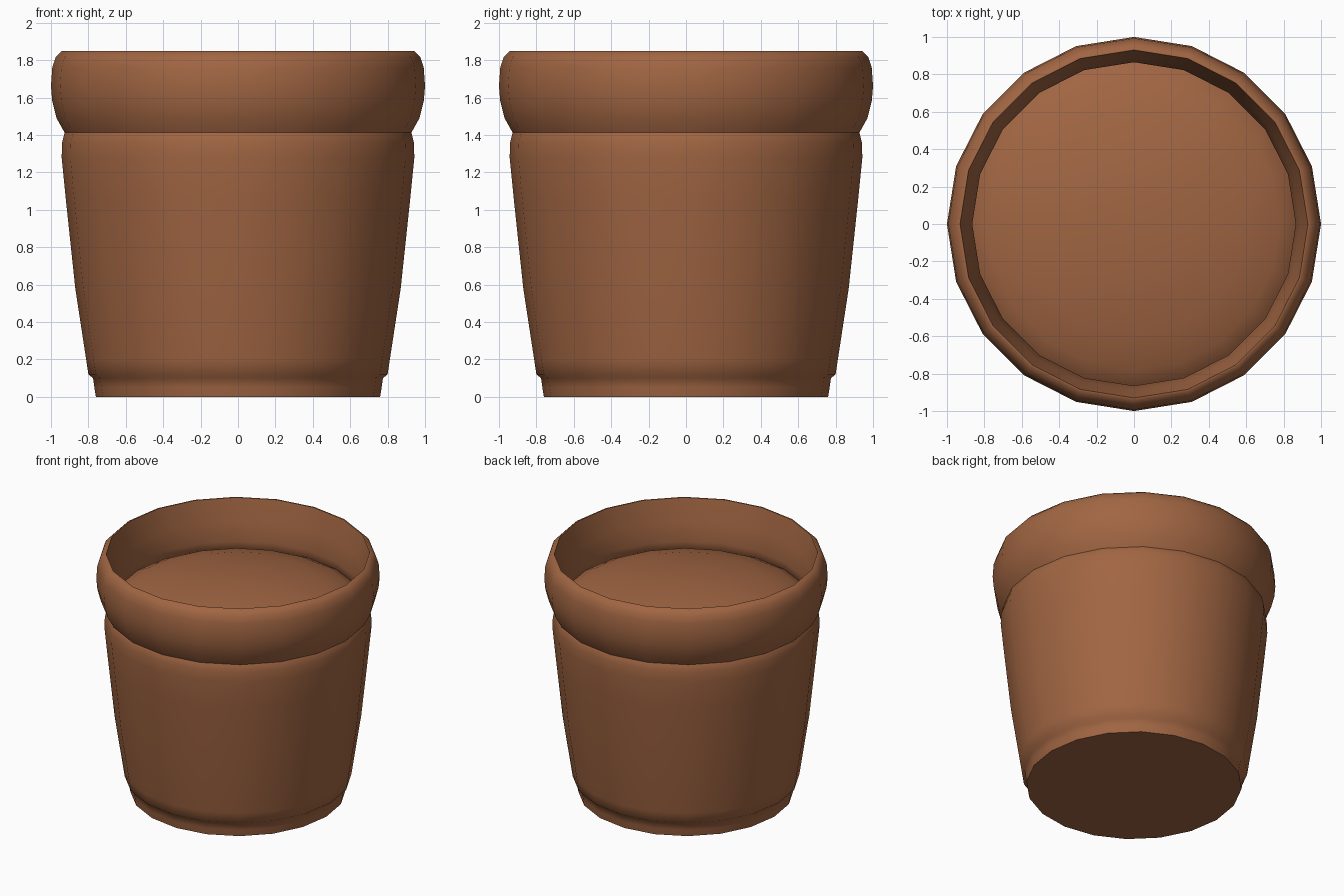
import bpy, bmesh, math

if "Cube" in bpy.data.objects:
    bpy.data.objects.remove(bpy.data.objects["Cube"])

SIDES = 20
terracotta = bpy.data.materials.new("terracotta_brown")
terracotta.diffuse_color = (0.355, 0.131, 0.055, 1)
terracotta.use_nodes = True
terracotta.node_tree.nodes["Principled BSDF"].inputs["Base Color"].default_value = terracotta.diffuse_color


def lathe(name, profile, closed=False):
    """Revolve (radius, height) points about z; radius 0 becomes a pole."""
    bm = bmesh.new()
    rings = []
    for r, z in profile:
        if r == 0:
            rings.append([bm.verts.new((0, 0, z))] * SIDES)
        else:
            rings.append([bm.verts.new((r * math.cos(2 * math.pi * i / SIDES),
                                        r * math.sin(2 * math.pi * i / SIDES), z))
                          for i in range(SIDES)])
    pairs = list(zip(rings, rings[1:]))
    if closed:
        pairs.append((rings[-1], rings[0]))
    for a, b in pairs:
        for i in range(SIDES):
            j = (i + 1) % SIDES
            bm.faces.new(list(dict.fromkeys((a[i], a[j], b[j], b[i]))))
    me = bpy.data.meshes.new(name)
    bm.to_mesh(me)
    bm.free()
    me.materials.append(terracotta)
    ob = bpy.data.objects.new(name, me)
    bpy.context.collection.objects.link(ob)
    bpy.ops.object.select_all(action='DESELECT')
    ob.select_set(True)
    bpy.context.view_layer.objects.active = ob
    bpy.ops.object.shade_smooth_by_angle(angle=math.radians(60))


# Body: base, foot step, tapered wall, shoulder and domed top (the soil)
lathe("pot_body", [(0, 0), (0.76, 0), (0.768, 0.05), (0.775, 0.1), (0.80, 0.12), (0.812, 0.2),
                   (0.87, 0.58), (0.922, 1.07), (0.943, 1.28), (0.94, 1.36),
                   (0.927, 1.412), (0.87, 1.48), (0.78, 1.525),
                   (0.6, 1.58), (0.3, 1.625), (0, 1.64)])

# Rolled rim: a closed ring sitting on the shoulder
lathe("rim", [(0.927, 1.412), (0.97, 1.49), (0.993, 1.58), (1.0, 1.66),
              (0.993, 1.76), (0.975, 1.815), (0.94, 1.85), (0.93, 1.85),
              (0.89, 1.68), (0.865, 1.54), (0.872, 1.47)], closed=True)
